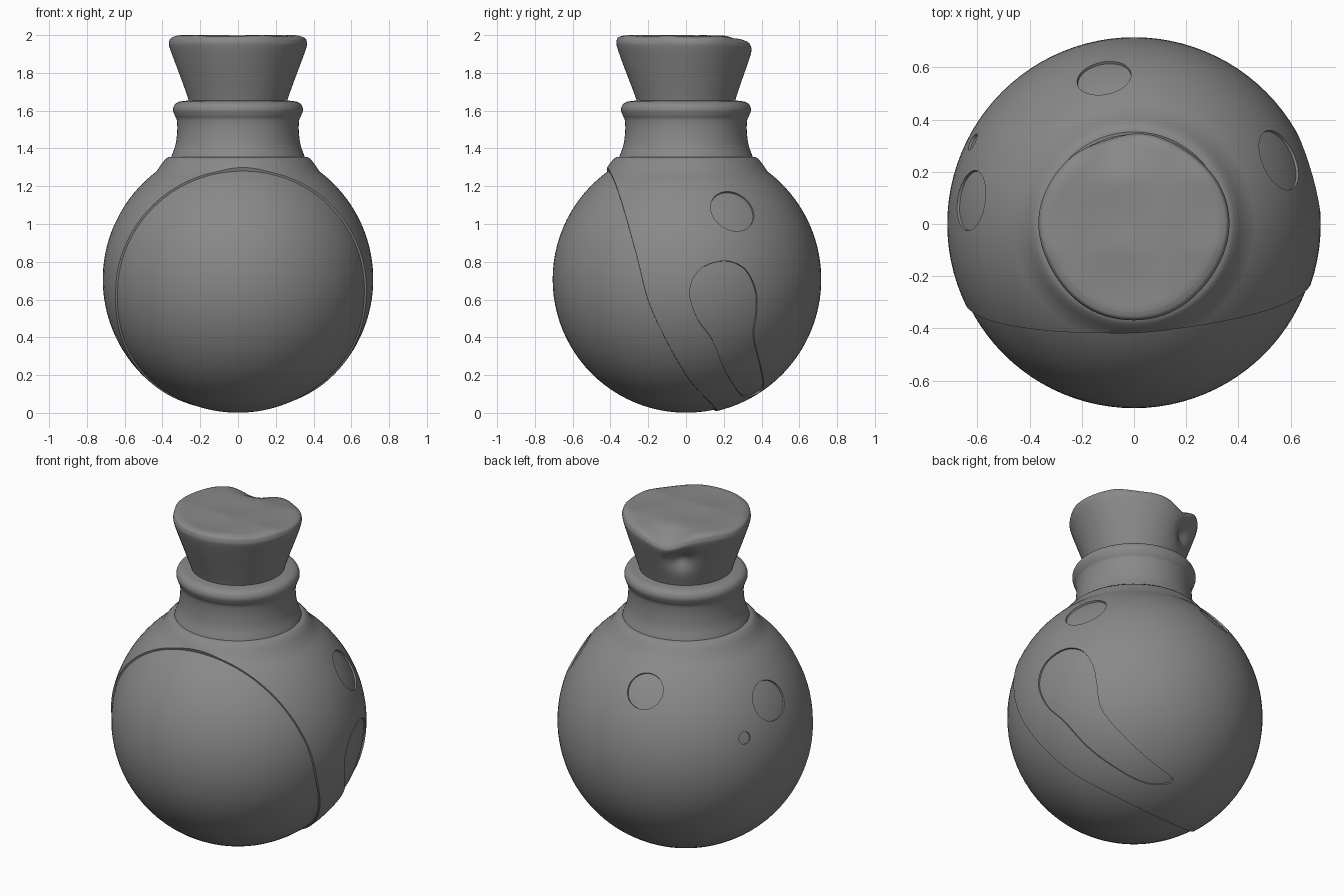
import bpy, bmesh, math
from mathutils import Vector, Matrix

if "Cube" in bpy.data.objects:
    bpy.data.objects.remove(bpy.data.objects["Cube"])

CZ = 0.707          # sphere centre height
R_IN, R_OUT = 0.706, 0.716

# Dark grey for every part
grey = bpy.data.materials.new("dark_grey")
grey.diffuse_color = (0.25, 0.25, 0.25, 1)
grey.use_nodes = True
grey.node_tree.nodes["Principled BSDF"].inputs["Base Color"].default_value = grey.diffuse_color


def smooth_points(pts, steps=5, closed=False):
    """Catmull-Rom curve through 2D or 3D points."""
    P = [Vector(p) for p in pts]
    n = len(P)
    out = []
    for i in range(n if closed else n - 1):
        if closed:
            a, b, c, d = (P[(i + k) % n] for k in (-1, 0, 1, 2))
        else:
            a, b, c, d = (P[min(max(i + k, 0), n - 1)] for k in (-1, 0, 1, 2))
        for s in range(steps):
            t = s / steps
            out.append(0.5 * (2 * b + (c - a) * t + (2 * a - 5 * b + 4 * c - d) * t * t
                              + (3 * b - a - 3 * c + d) * t ** 3))
    if not closed:
        out.append(P[-1])
    return out


def add_object(name, bm):
    bmesh.ops.recalc_face_normals(bm, faces=bm.faces[:])
    mesh = bpy.data.meshes.new(name)
    bm.to_mesh(mesh)
    bm.free()
    mesh.materials.append(grey)
    ob = bpy.data.objects.new(name, mesh)
    bpy.context.collection.objects.link(ob)
    return ob


def smooth_shade(ob, angle=35):
    bpy.ops.object.select_all(action='DESELECT')
    ob.select_set(True)
    bpy.context.view_layer.objects.active = ob
    bpy.ops.object.shade_smooth_by_angle(angle=math.radians(angle))


def lathe(profile, segs=96):
    """Revolve (radius, z) points around z."""
    bm = bmesh.new()
    vs = [bm.verts.new((max(r, 0), 0, z)) for r, z in profile]
    es = [bm.edges.new(p) for p in zip(vs, vs[1:])]
    bmesh.ops.spin(bm, geom=vs + es, cent=(0, 0, 0), axis=(0, 0, 1),
                   angle=2 * math.pi, steps=segs)
    bmesh.ops.remove_doubles(bm, verts=bm.verts[:], dist=1e-5)
    return bm


def prism(name, loop_a, loop_b):
    """Closed solid between two matching loops."""
    bm = bmesh.new()
    a = [bm.verts.new(p) for p in loop_a]
    b = [bm.verts.new(p) for p in loop_b]
    n = len(a)
    for i in range(n):
        j = (i + 1) % n
        bm.faces.new((a[i], a[j], b[j], b[i]))
    bm.faces.new(a[::-1])
    bm.faces.new(b)
    bmesh.ops.triangulate(bm, faces=[f for f in bm.faces if len(f.verts) > 4])
    ob = add_object(name, bm)
    ob.hide_render = True
    return ob


def radial_cutter(name, dirs):
    """Cutter flaring out from the sphere centre through a loop of directions."""
    c = Vector((0, 0, CZ))
    dirs = [d.normalized() for d in dirs]
    return prism(name, [c + d * 0.45 for d in dirs], [c + d * 1.1 for d in dirs])


# Inner ball, seen through the openings
bm = bmesh.new()
bmesh.ops.create_uvsphere(bm, u_segments=96, v_segments=48, radius=R_IN,
                          matrix=Matrix.Translation((0, 0, CZ)))
smooth_shade(add_object("inner_ball", bm))

# Outer shell: thin bowl with a small raised collar around the neck
def arc(r, end, n=44):
    return [(r * math.sin(end * i / n), CZ - r * math.cos(end * i / n)) for i in range(n + 1)]

profile = arc(R_OUT, math.radians(143))
profile += [(0.405, 1.318), (0.385, 1.342), (0.37, 1.354), (0.35, 1.356), (0.335, 1.34)]
profile += arc(0.685, math.radians(151))[::-1]
shell = add_object("outer_shell", lathe(profile))

# Front opening: curved cut, turned slightly about z
edge = smooth_points([(-0.45, 1.40), (-0.418, 1.30), (-0.385, 1.18), (-0.30, 0.83),
                      (-0.22, 0.54), (-0.03, 0.20), (0.16, 0.01), (0.26, -0.10)])
section = [Vector((-1.0, 1.40))] + edge + [Vector((-1.0, -0.10))]
turn = Matrix.Rotation(math.radians(3.5), 3, 'Z')
cutters = [prism("front_cutter",
                 [turn @ Vector((-1, p.x, p.y)) for p in section],
                 [turn @ Vector((1, p.x, p.y)) for p in section])]

# Round holes: direction from the centre, radius
for i, (d, r) in enumerate([((0.555, 0.245, 0.36), 0.124), ((-0.115, 0.56, 0.42), 0.106),
                            ((-0.625, 0.09, 0.32), 0.118), ((-0.61, 0.31, 0.17), 0.035)]):
    d = Vector(d).normalized() * R_OUT
    u = d.cross(Vector((0, 0, 1))).normalized()
    v = u.cross(d).normalized()
    ring = [k * math.tau / 40 for k in range(40)]
    cutters.append(radial_cutter(f"hole_cutter_{i}",
                                 [d + r * (u * math.cos(t) + v * math.sin(t)) for t in ring]))

# Teardrop hole on the right, outlined in (y, z) and wrapped onto the sphere
drop = [(0.20, 0.805), (0.075, 0.76), (0.02, 0.645), (0.06, 0.50), (0.14, 0.385),
        (0.20, 0.24), (0.25, 0.15), (0.31, 0.083), (0.395, 0.108), (0.41, 0.16),
        (0.395, 0.25), (0.36, 0.40), (0.375, 0.54), (0.37, 0.65), (0.31, 0.765)]
drop3 = []
for y, z in drop:
    x = math.sqrt(max(R_OUT ** 2 - y * y - (z - CZ) ** 2, 0.002))
    drop3.append((0.045 if (y, z) == (0.395, 0.108) else x, y, z - CZ))
cutters.append(radial_cutter("teardrop_cutter", smooth_points(drop3, closed=True)))

for c in cutters:
    m = shell.modifiers.new(c.name, 'BOOLEAN')
    m.operation, m.solver, m.object = 'DIFFERENCE', 'EXACT', c
bpy.context.view_layer.objects.active = shell
for m in list(shell.modifiers):
    bpy.ops.object.modifier_apply(modifier=m.name)
for c in cutters:
    bpy.data.objects.remove(c)
smooth_shade(shell)

# Neck with rolled lip
neck = smooth_points([(0.362, 1.33), (0.35, 1.365), (0.331, 1.42), (0.322, 1.49),
                      (0.324, 1.55), (0.335, 1.575), (0.344, 1.605), (0.335, 1.632),
                      (0.312, 1.647), (0.27, 1.653)])
smooth_shade(add_object("neck", lathe(list(neck) + [(0, 1.653)])))

# Cork: flared plug with soft rim, worn unevenly with a chip at the back
side = smooth_points([(0.255, 1.63), (0.266, 1.67), (0.30, 1.77), (0.335, 1.87),
                      (0.359, 1.945), (0.359, 1.972), (0.35, 1.99), (0.325, 2.0)])
top = [(0.325 * (1 - i / 12), 2.0) for i in range(1, 13)]
bm = lathe(list(side) + top, 80)
dent = Vector((-0.16, 0.29, 1.83))
chips = [(Vector((-0.10, 0.36, 2.0)), 0.12, 0.06), (Vector((0.14, 0.34, 2.0)), 0.15, 0.02)]
for v in bm.verts:
    p = v.co.copy()
    up = max(0, (p.z - 1.65) / 0.35)
    wave = math.sin(9 * p.x + 2) * math.sin(11 * p.y + 1) * math.cos(5 * p.z)
    out = Vector((p.x, p.y, 0))
    out = out.normalized() if out.length > 1e-4 else Vector((0, 0, 0))
    v.co += out * wave * 0.008 * up
    v.co.y -= 0.008 * up
    v.co.z -= abs(wave) * 0.010 * up ** 4
    v.co -= out * 0.055 * math.exp(-((p - dent).length / 0.07) ** 2)
    for centre, size, depth in chips:
        k = math.exp(-((p - centre).length / size) ** 2)
        v.co -= out * 0.4 * depth * k
        v.co.z -= depth * k
smooth_shade(add_object("cork", bm), 60)
